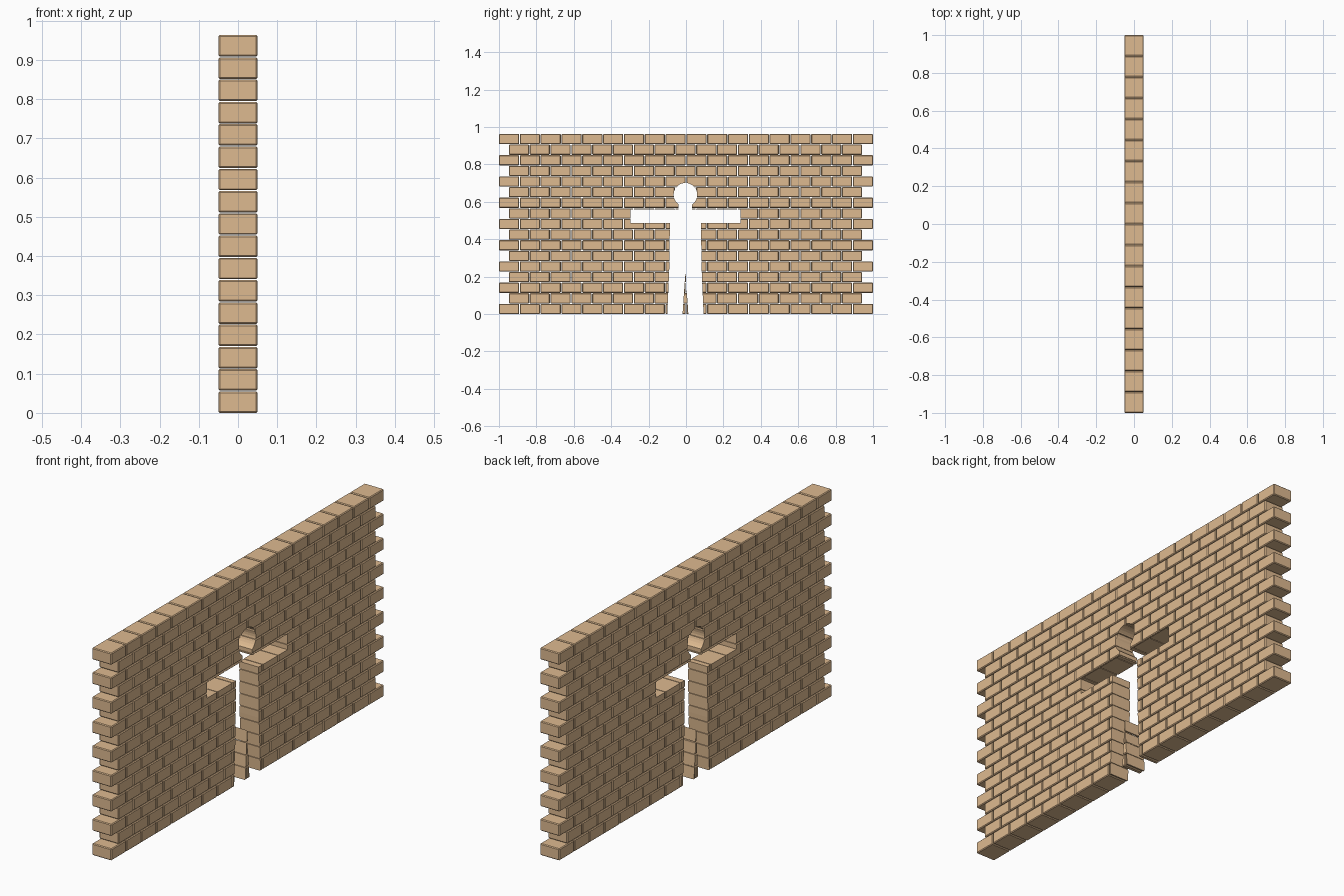
import bpy, bmesh, math
from mathutils import Matrix

if "Cube" in bpy.data.objects:
    bpy.data.objects.remove(bpy.data.objects["Cube"])

ROWS, COLS = 17, 18
LEN, DEPTH, HEIGHT = 0.108, 0.1, 0.0545     # one brick
PITCH_Y = (2 - LEN) / (COLS - 1)
PITCH_Z = (0.963 - HEIGHT) / (ROWS - 1)
SHIFT = 0.053                               # running-bond offset


def finish(name, bm):
    mesh = bpy.data.meshes.new(name)
    bm.to_mesh(mesh)
    bm.free()
    obj = bpy.data.objects.new(name, mesh)
    bpy.context.collection.objects.link(obj)
    return obj


# Bricks: alternate courses are one brick shorter and shifted
bm = bmesh.new()
for row in range(ROWS):
    odd = row % 2
    for col in range(COLS - odd):
        y = -1 + LEN / 2 + odd * SHIFT + col * PITCH_Y
        z = HEIGHT / 2 + row * PITCH_Z
        bmesh.ops.create_cube(bm, size=1, matrix=Matrix.Translation((0, y, z))
                              @ Matrix.Diagonal((DEPTH, LEN, HEIGHT, 1)))
bmesh.ops.bevel(bm, geom=bm.edges[:], offset=0.0035, segments=1,
                affect='EDGES', profile=0.5)
wall = finish("brick_wall", bm)

mat = bpy.data.materials.new("tan_brick")
mat.diffuse_color = (0.73, 0.49, 0.28, 1)
mat.use_nodes = True
mat.node_tree.nodes["Principled BSDF"].inputs["Base Color"].default_value = mat.diffuse_color
wall.data.materials.append(mat)

# Figure-shaped opening: head arc, neck, arms, torso, and two legs
R, HEAD_Z, NECK = 0.063, 0.638, 0.036
a = math.asin(NECK / R)
N = 28
outline = []
for i in range(N + 1):
    t = a + (2 * math.pi - 2 * a) * i / N
    outline.append((R * math.sin(t), HEAD_Z - R * math.cos(t)))
half = [(NECK, 0.56), (0.295, 0.56), (0.295, 0.487), (0.083, 0.487),
        (0.086, 0.25), (0.099, -0.05), (0.019, -0.05)]
outline += [(-y, z) for y, z in half] + [(0, 0.228)] + half[::-1]

bm = bmesh.new()
face = bm.faces.new([bm.verts.new((-0.2, y - 0.003, z)) for y, z in outline])
ext = bmesh.ops.extrude_face_region(bm, geom=[face])
bmesh.ops.translate(bm, vec=(0.4, 0, 0),
                    verts=[v for v in ext["geom"] if isinstance(v, bmesh.types.BMVert)])
bmesh.ops.recalc_face_normals(bm, faces=bm.faces[:])
cutter = finish("opening_cutter", bm)
cutter.hide_render = True
cutter.hide_set(True)

cut = wall.modifiers.new("opening", 'BOOLEAN')
cut.operation = 'DIFFERENCE'
cut.solver = 'EXACT'
cut.object = cutter
